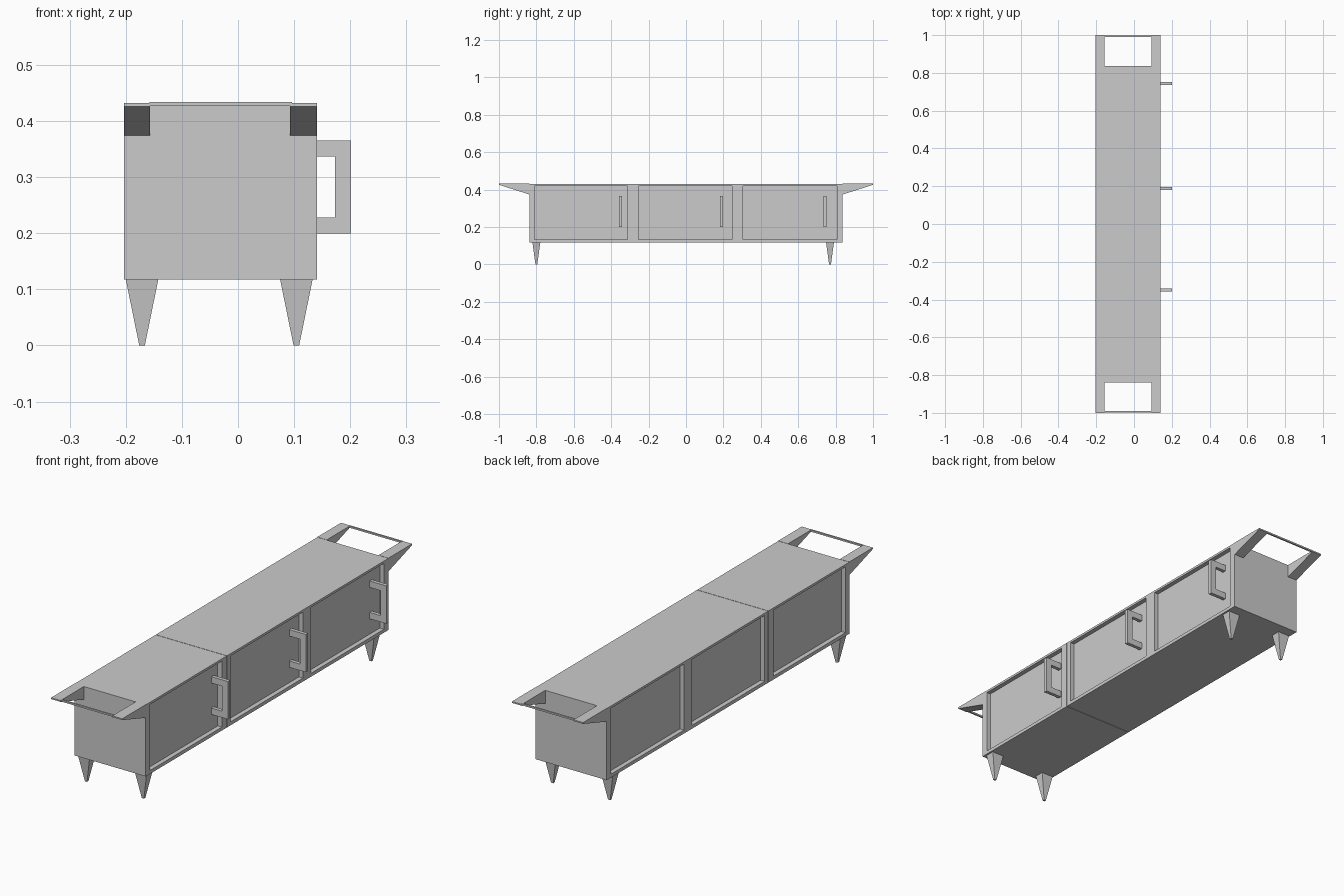
import bpy

if "Cube" in bpy.data.objects:
    bpy.data.objects.remove(bpy.data.objects["Cube"])

X0, X1 = -0.203, 0.141      # cabinet back and door faces
Z0, Z1 = 0.118, 0.431       # cabinet underside and top
RECESS = 0.02


def mesh_object(name, verts, faces):
    me = bpy.data.meshes.new(name)
    me.from_pydata(verts, [], faces)
    ob = bpy.data.objects.new(name, me)
    bpy.context.collection.objects.link(ob)
    return ob


def prism(name, bottom, top):
    """Solid between two matching counter-clockwise loops."""
    n = len(bottom)
    faces = [tuple(range(n))[::-1], tuple(range(n, 2 * n))]
    faces += [(i, (i + 1) % n, n + (i + 1) % n, n + i) for i in range(n)]
    ob = mesh_object(name, list(bottom) + list(top), faces)
    import bmesh
    bm = bmesh.new()
    bm.from_mesh(ob.data)
    bmesh.ops.recalc_face_normals(bm, faces=bm.faces)
    bm.to_mesh(ob.data)
    bm.free()
    return ob


def rect(x0, x1, y0, y1, z):
    return [(x0, y0, z), (x1, y0, z), (x1, y1, z), (x0, y1, z)]


def box(name, x0, x1, y0, y1, z0, z1):
    return prism(name, rect(x0, x1, y0, y1, z0), rect(x0, x1, y0, y1, z1))


def extrude_x(name, yz, x0, x1):
    return prism(name, [(x0, y, z) for y, z in yz], [(x1, y, z) for y, z in yz])


def extrude_y(name, xz, y0, y1):
    return prism(name, [(x, y0, z) for x, z in xz], [(x, y1, z) for x, z in xz])


def cut(target, cutter):
    mod = target.modifiers.new("recess", 'BOOLEAN')
    mod.operation = 'DIFFERENCE'
    mod.solver = 'EXACT'
    mod.object = cutter
    bpy.context.view_layer.objects.active = target
    bpy.ops.object.modifier_apply(modifier=mod.name)
    bpy.data.objects.remove(cutter)


# Cabinet bodies, one single bay and one double bay, with recessed panels both sides
single = box("single_cabinet", X0, X1, -0.838, -0.279, Z0, Z1)
double = box("double_cabinet", X0, X1, -0.277, 0.837, Z0, Z1)
panels = [(single, -0.81, -0.313), (double, -0.253, 0.247), (double, 0.304, 0.806)]
for body, y0, y1 in panels:
    for xa, xb in ((X1 - RECESS, X1 + 0.05), (X0 - 0.05, X0 + RECESS)):
        cut(body, box("panel_cutter", xa, xb, y0, y1, 0.133, 0.421))

# C-shaped door handles
xi = X1 - RECESS - 0.002
handle = [(xi, 0.2), (0.201, 0.2), (0.201, 0.365), (xi, 0.365),
          (xi, 0.337), (0.173, 0.337), (0.173, 0.228), (xi, 0.228)]
for i, y in enumerate((-0.349, 0.189, 0.744)):
    extrude_y(f"door_handle_{i + 1}", handle, y - 0.008, y + 0.008)

# Tapered legs
for yn, y in (("front", -0.80), ("rear", 0.77)):
    for xn, x in (("left", -0.171), ("right", 0.104)):
        prism(f"{yn}_{xn}_leg",
              rect(x - 0.005, x + 0.005, y - 0.005, y + 0.005, 0),
              rect(x - 0.029, x + 0.029, y - 0.021, y + 0.021, Z0))

# Wedge brackets and thin rail at each end
for yn, s in (("front", -1), ("rear", 1)):
    wedge = [(s * 0.837, 0.374), (s * 1.0, 0.426), (s * 1.0, 0.432), (s * 0.837, 0.432)]
    for xn, xa, xb in (("left", X0, -0.157), ("right", 0.093, X1)):
        extrude_x(f"{yn}_{xn}_bracket", wedge, xa, xb)
    ya, yb = sorted((s * 0.99, s * 0.998))
    box(f"{yn}_end_rail", -0.158, 0.096, ya, yb, 0.427, 0.434)
